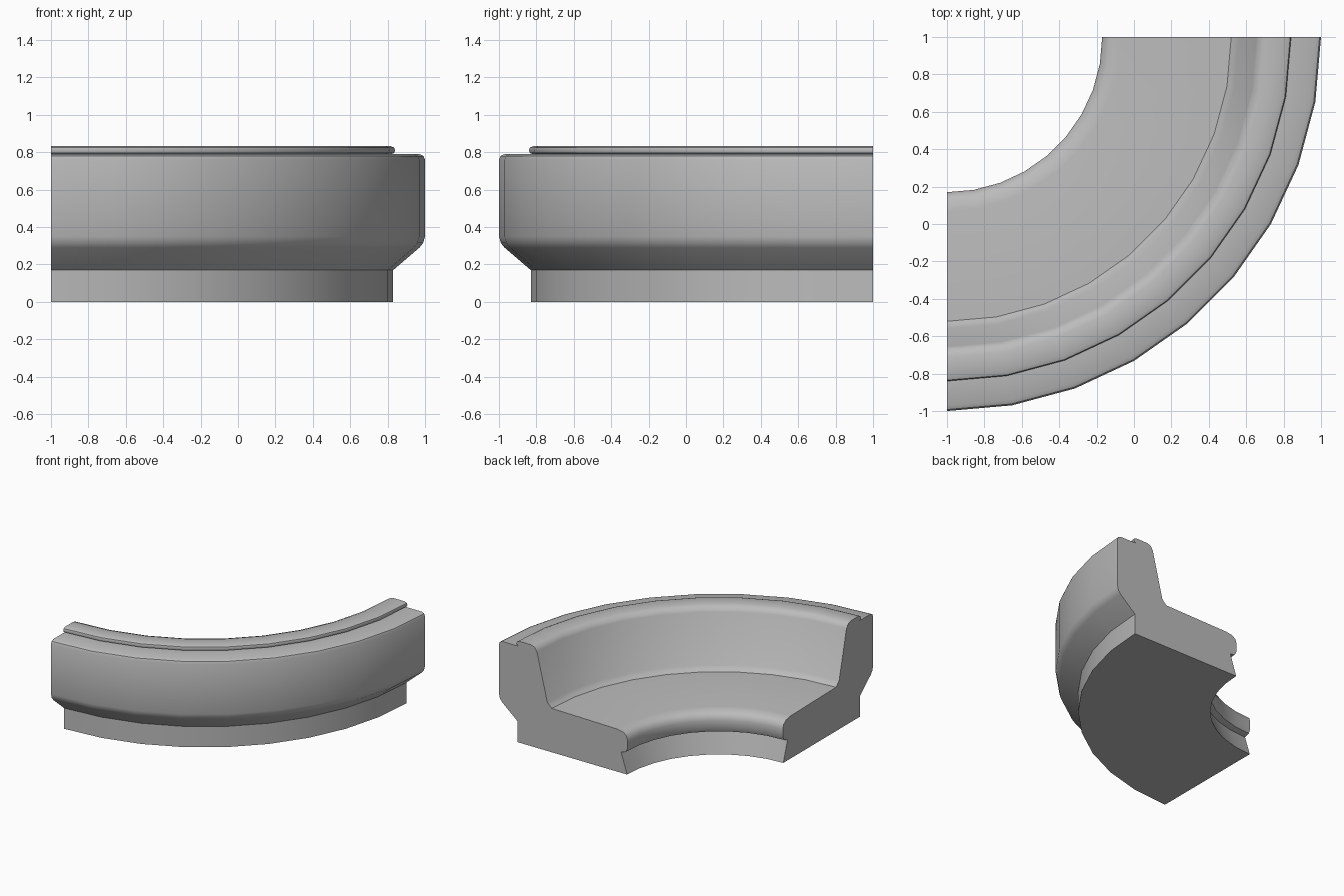
import bpy, bmesh, math
from mathutils import Vector

cube = bpy.data.objects.get("Cube")
if cube:
    bpy.data.objects.remove(cube, do_unlink=True)

# One grey upholstery colour
grey = bpy.data.materials.new("light_grey")
grey.use_nodes = True
COLOUR = (0.5, 0.5, 0.5, 1)
grey.diffuse_color = COLOUR
grey.node_tree.nodes["Principled BSDF"].inputs["Base Color"].default_value = COLOUR

CENTRE = Vector((-1, 1, 0))  # centre of the quarter circle
STEPS = 9


def sweep(name, profile):
    """Sweep a closed (radius, height) section through a quarter turn."""
    bm = bmesh.new()
    verts = [bm.verts.new(CENTRE + Vector((r, 0, z))) for r, z in profile]
    face = bm.faces.new(verts)
    bmesh.ops.spin(bm, geom=[face], cent=CENTRE, axis=(0, 0, 1),
                   angle=-math.pi / 2, steps=STEPS, use_duplicate=False)
    # Close the starting end if the sweep moved the cap away
    edges = [e for e in bm.edges if e.is_boundary]
    if edges:
        bmesh.ops.holes_fill(bm, edges=edges, sides=0)
    bmesh.ops.recalc_face_normals(bm, faces=bm.faces)
    mesh = bpy.data.meshes.new(name)
    bm.to_mesh(mesh)
    bm.free()
    mesh.materials.append(grey)
    obj = bpy.data.objects.new(name, mesh)
    bpy.context.collection.objects.link(obj)
    bpy.ops.object.select_all(action="DESELECT")
    obj.select_set(True)
    bpy.context.view_layer.objects.active = obj
    bpy.ops.object.shade_smooth_by_angle(angle=math.radians(40))
    return obj


# Plinth with a slightly recessed inner wall
sweep("base", [(0.835, 0), (1.83, 0), (1.83, 0.17), (0.89, 0.17)])

# Seat cushion with a rounded overhanging front
sweep("seat", [(0.89, 0.17), (1.6, 0.17), (1.6, 0.36), (1.5, 0.36),
               (0.93, 0.35), (0.87, 0.34), (0.84, 0.315), (0.83, 0.28),
               (0.83, 0.22), (0.845, 0.185)])

# Outer shell flaring out above the plinth
sweep("back_shell", [(1.6, 0.17), (1.83, 0.17), (1.97, 0.29), (1.99, 0.315),
                     (2, 0.35), (2, 0.76), (1.992, 0.78), (1.97, 0.79),
                     (1.82, 0.79), (1.6, 0.36)])

# Leaning back cushion with a soft top roll
sweep("back_cushion", [(1.6, 0.36), (1.82, 0.79), (1.835, 0.797), (1.84, 0.81),
                       (1.835, 0.825), (1.815, 0.833), (1.71, 0.833),
                       (1.675, 0.82), (1.655, 0.79), (1.56, 0.4),
                       (1.535, 0.375), (1.52, 0.36)])
